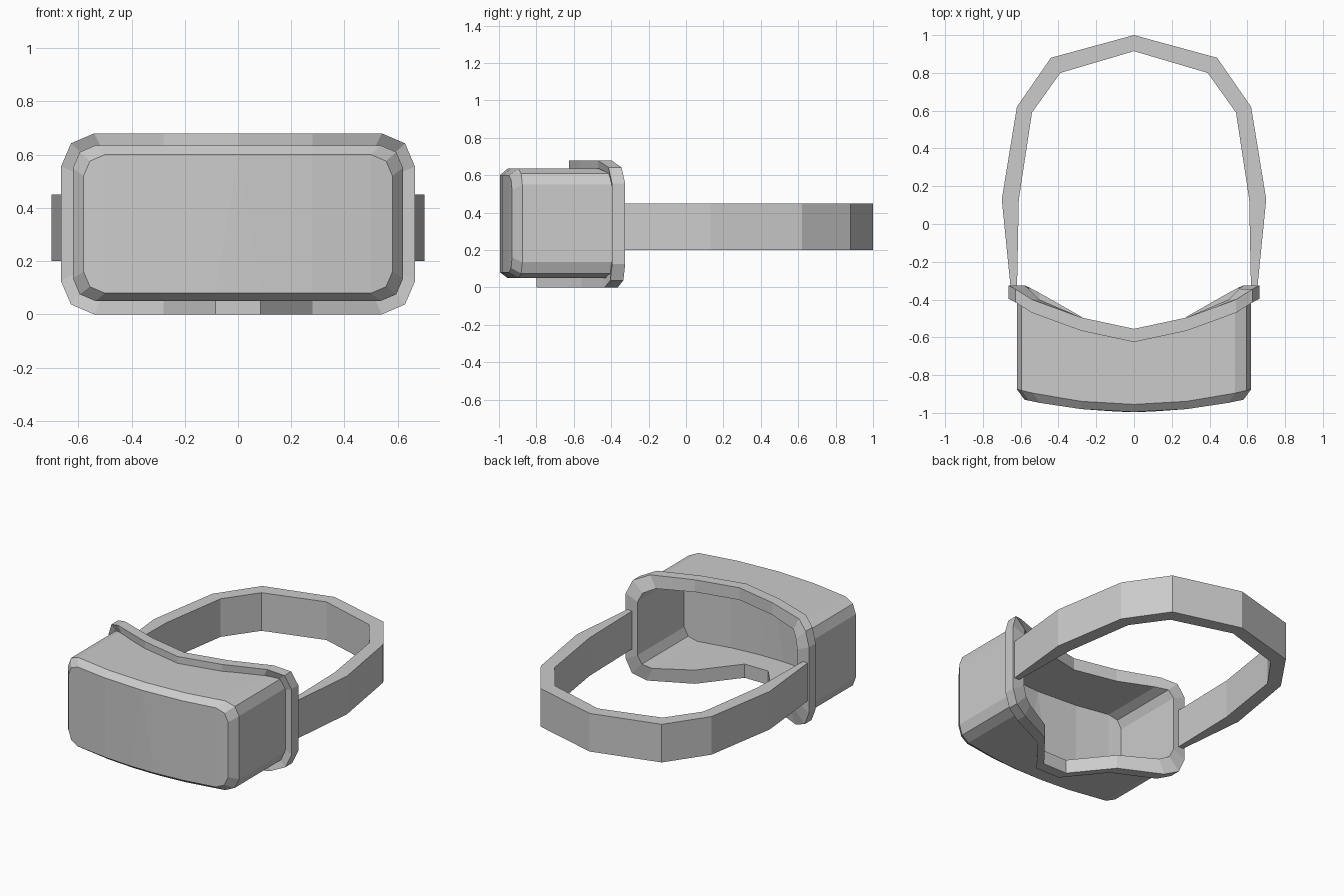
import bpy, bmesh

if "Cube" in bpy.data.objects:
    bpy.data.objects.remove(bpy.data.objects["Cube"])

# Rear contour of the face opening, right half, top centre to bottom nose notch
REAR_Y = [-.555, -.495, -.40, -.345, -.325, -.325, -.335, -.365, -.49, -.73]


def ring(w, h, r, cz, depth):
    """Chamfered rectangle loop; depth(i, x) gives y for each right-half point."""
    half = [(0, h), (.28, h), (w - r, h), (w - .3 * r, h - .3 * r), (w, h - r),
            (w, r - h), (w - .3 * r, .3 * r - h), (w - r, -h), (.28, -h), (.085, -h)]
    right = [(x, depth(i, x), z + cz) for i, (x, z) in enumerate(half)]
    return right + [(-x, y, z) for x, y, z in reversed(right[1:])]


def bowed(y0, bow, w):
    return lambda i, x: y0 + bow * (x / w) ** 2


def rear(offset):
    return lambda i, x: REAR_Y[i] + offset


def loft(name, rings, closed=False):
    """Bridge the loops; close as a tube, or cap both ends with vertical strips."""
    bm = bmesh.new()
    loops = [[bm.verts.new(p) for p in r] for r in rings]
    n = len(loops[0])
    pairs = list(zip(loops, loops[1:]))
    if closed:
        pairs.append((loops[-1], loops[0]))
    for a, b in pairs:
        for i in range(n):
            j = (i + 1) % n
            bm.faces.new((a[i], a[j], b[j], b[i]))
    if not closed:
        for lp in (loops[0], loops[-1]):
            if n == 19:
                for i in range(4):
                    q = (i, i + 1, 8 - i, 9 - i)
                    bm.faces.new([lp[k] for k in q])
                    bm.faces.new([lp[(n - k) % n] for k in reversed(q)])
                bm.faces.new((lp[0], lp[9], lp[10]))
            else:
                bm.faces.new(lp)
    bmesh.ops.recalc_face_normals(bm, faces=bm.faces)
    me = bpy.data.meshes.new(name)
    bm.to_mesh(me)
    bm.free()
    ob = bpy.data.objects.new(name, me)
    bpy.context.collection.objects.link(ob)
    return ob


# Hollow housing: inner wall, rim, outer wall, bevelled bowed front
loft("housing", [
    ring(.58, .255, .08, .345, bowed(-.89, .08, .58)),
    ring(.58, .255, .08, .345, rear(-.065)),
    ring(.62, .2925, .085, .3425, rear(-.065)),
    ring(.62, .2925, .085, .3425, bowed(-.955, .08, .62)),
    ring(.58, .26, .08, .34, bowed(-.995, .065, .58)),
])

# Flange around the face opening
loft("face_flange", [
    ring(.58, .255, .08, .345, rear(0)),
    ring(.665, .34, .125, .34, rear(0)),
    ring(.665, .34, .125, .34, rear(-.07)),
    ring(.58, .255, .08, .345, rear(-.07)),
], closed=True)

# Head strap: outer and inner plan outlines swept as a flat band
outer = [(.65, -.37), (.70, .13), (.62, .62), (.44, .88), (0, 1)]
inner = [(.62, -.37), (.61, .13), (.54, .59), (.39, .80), (0, .915)]
sections = [[(x, y, z) for (x, y), z in ((o, .2), (o, .45), (i, .45), (i, .2))]
            for o, i in zip(outer, inner)]
sections += [[(-x, y, z) for x, y, z in s] for s in reversed(sections[:-1])]
loft("head_strap", sections)
